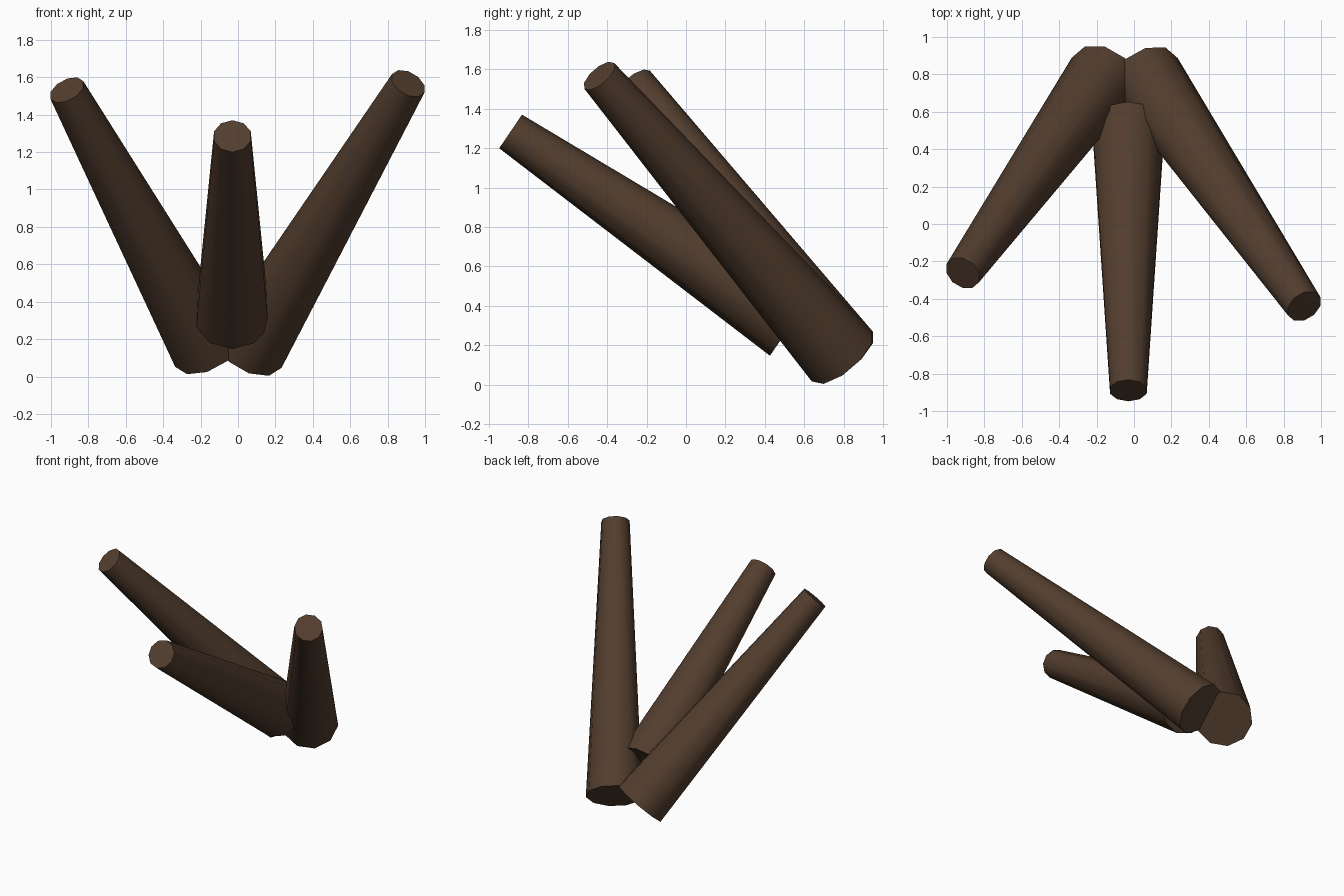
import bpy
import math
from mathutils import Quaternion, Vector

cube = bpy.data.objects.get("Cube")
if cube:
    bpy.data.objects.remove(cube, do_unlink=True)

# Dark brown wood
wood = bpy.data.materials.new("dark_wood")
wood.use_nodes = True
colour = (0.085, 0.047, 0.027, 1)
wood.diffuse_color = colour
shader = wood.node_tree.nodes["Principled BSDF"]
shader.inputs["Base Color"].default_value = colour
shader.inputs["Roughness"].default_value = 0.9


def tapered_log(name, base, tip, roll, base_radius=0.2, tip_radius=0.103):
    """Ten-sided log running from base to tip, rolled about its own axis."""
    base, tip = Vector(base), Vector(tip)
    axis = tip - base
    bpy.ops.mesh.primitive_cone_add(vertices=10, radius1=base_radius, radius2=tip_radius,
                                    depth=axis.length, location=(base + tip) / 2)
    log = bpy.context.object
    log.name = name
    spin = Quaternion(axis.normalized(), math.radians(roll))
    log.rotation_mode = 'QUATERNION'
    log.rotation_quaternion = spin @ axis.to_track_quat('Z', 'Y')
    log.data.materials.append(wood)
    # Round sides, crisp cut ends
    bpy.ops.object.shade_smooth_by_angle(angle=math.radians(45))
    return log


# Three logs fanning out from the back
tapered_log("middle_log", (-0.03, 0.54, 0.315), (-0.03, -0.89, 1.285), 0, base_radius=0.203)
tapered_log("left_log", (0.06, 0.79, 0.147), (0.91, -0.44, 1.567), 10, tip_radius=0.1)
tapered_log("right_log", (-0.16, 0.79, 0.147), (-0.915, -0.262, 1.532), -10, tip_radius=0.1)
